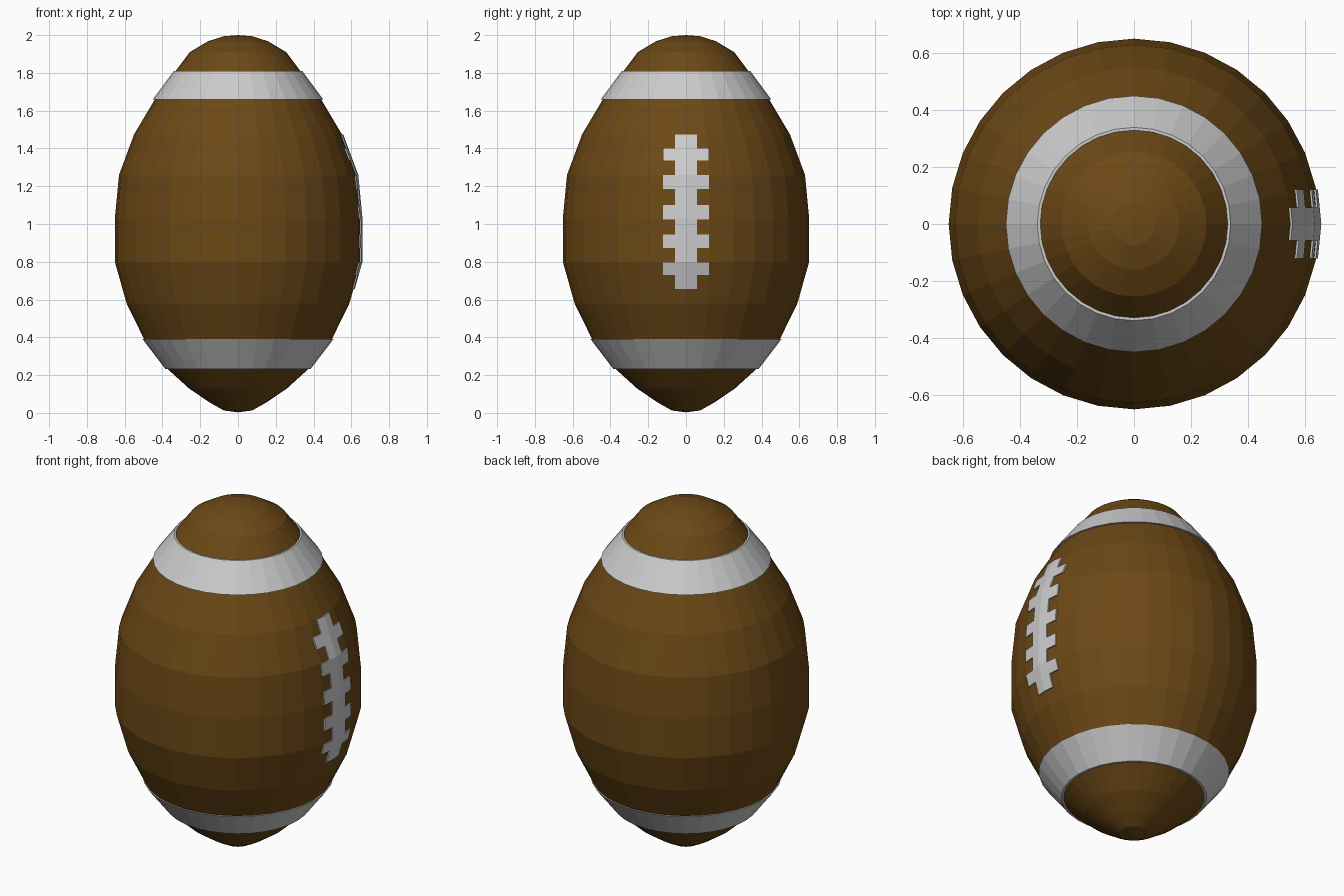
import bpy, bmesh
from math import cos, sin, pi, tan

if "Cube" in bpy.data.objects:
    bpy.data.objects.remove(bpy.data.objects["Cube"])

SIDES = 32
# ball half profile: (radius, height)
PROFILE = [(0, 0.003), (0.075, 0.013), (0.15, 0.055), (0.26, 0.13), (0.37, 0.23),
           (0.497, 0.39), (0.59, 0.58), (0.652, 0.80), (0.652, 1.03), (0.63, 1.26),
           (0.55, 1.475), (0.44, 1.66), (0.33, 1.81), (0.255, 1.91), (0.16, 1.967),
           (0.075, 1.994), (0, 2.0)]

leather = bpy.data.materials.new("brown_leather")
leather.diffuse_color = (0.15, 0.065, 0.008, 1)
leather.use_nodes = True
leather.node_tree.nodes["Principled BSDF"].inputs["Base Color"].default_value = leather.diffuse_color


def finish(bm, name, material=None):
    bmesh.ops.recalc_face_normals(bm, faces=bm.faces)
    mesh = bpy.data.meshes.new(name)
    bm.to_mesh(mesh)
    bm.free()
    obj = bpy.data.objects.new(name, mesh)
    bpy.context.collection.objects.link(obj)
    if material:
        mesh.materials.append(material)
    return obj


def lathe(name, points, closed=False, material=None):
    bm = bmesh.new()
    rings = []
    for r, z in points:
        if r == 0:
            rings.append([bm.verts.new((0, 0, z))] * SIDES)
        else:
            rings.append([bm.verts.new((r * cos(2 * pi * i / SIDES),
                                        r * sin(2 * pi * i / SIDES), z))
                          for i in range(SIDES)])
    pairs = list(zip(rings, rings[1:]))
    if closed:
        pairs.append((rings[-1], rings[0]))
    for a, b in pairs:
        for i in range(SIDES):
            j = (i + 1) % SIDES
            bm.faces.new(list(dict.fromkeys((a[i], a[j], b[j], b[i]))))
    return finish(bm, name, material)


def radius_at(z):
    for (r0, z0), (r1, z1) in zip(PROFILE, PROFILE[1:]):
        if z0 <= z <= z1:
            return r0 + (r1 - r0) * (z - z0) / (z1 - z0)


# ball body
lathe("ball_body", PROFILE, material=leather)

# white stripes, slightly proud of the leather
lathe("upper_stripe", [(0.451, 1.66), (0.34, 1.81), (0.322, 1.81), (0.43, 1.66)], True)
lathe("lower_stripe", [(0.505, 0.39), (0.385, 0.233), (0.365, 0.233), (0.48, 0.39)], True)

# laces: one spine with five crossbars, wrapped on the +x side
bars = [(0.73, 0.795), (0.873, 0.945), (1.025, 1.10), (1.185, 1.26), (1.335, 1.40)]
rows = sorted({0.655, 0.80, 1.03, 1.475, *[z for bar in bars for z in bar]})
cols = [-0.122, -0.058, 0, 0.058, 0.122]
bm = bmesh.new()
grid = [[bm.verts.new((radius_at(z) + 0.007 - abs(y) * tan(pi / SIDES), y, z))
         for y in cols] for z in rows]
for k in range(len(rows) - 1):
    mid = (rows[k] + rows[k + 1]) / 2
    on_bar = any(lo < mid < hi for lo, hi in bars)
    for c in range(4) if on_bar else (1, 2):
        bm.faces.new((grid[k][c], grid[k][c + 1], grid[k + 1][c + 1], grid[k + 1][c]))
bmesh.ops.delete(bm, geom=[v for v in bm.verts if not v.link_faces], context='VERTS')
# thicken inward so the laces sink into the leather
bm.normal_update()
base = list(bm.faces)
new = bmesh.ops.extrude_face_region(bm, geom=base, use_keep_orig=True)["geom"]
for v in new:
    if isinstance(v, bmesh.types.BMVert):
        v.co.x -= 0.02
finish(bm, "laces")
